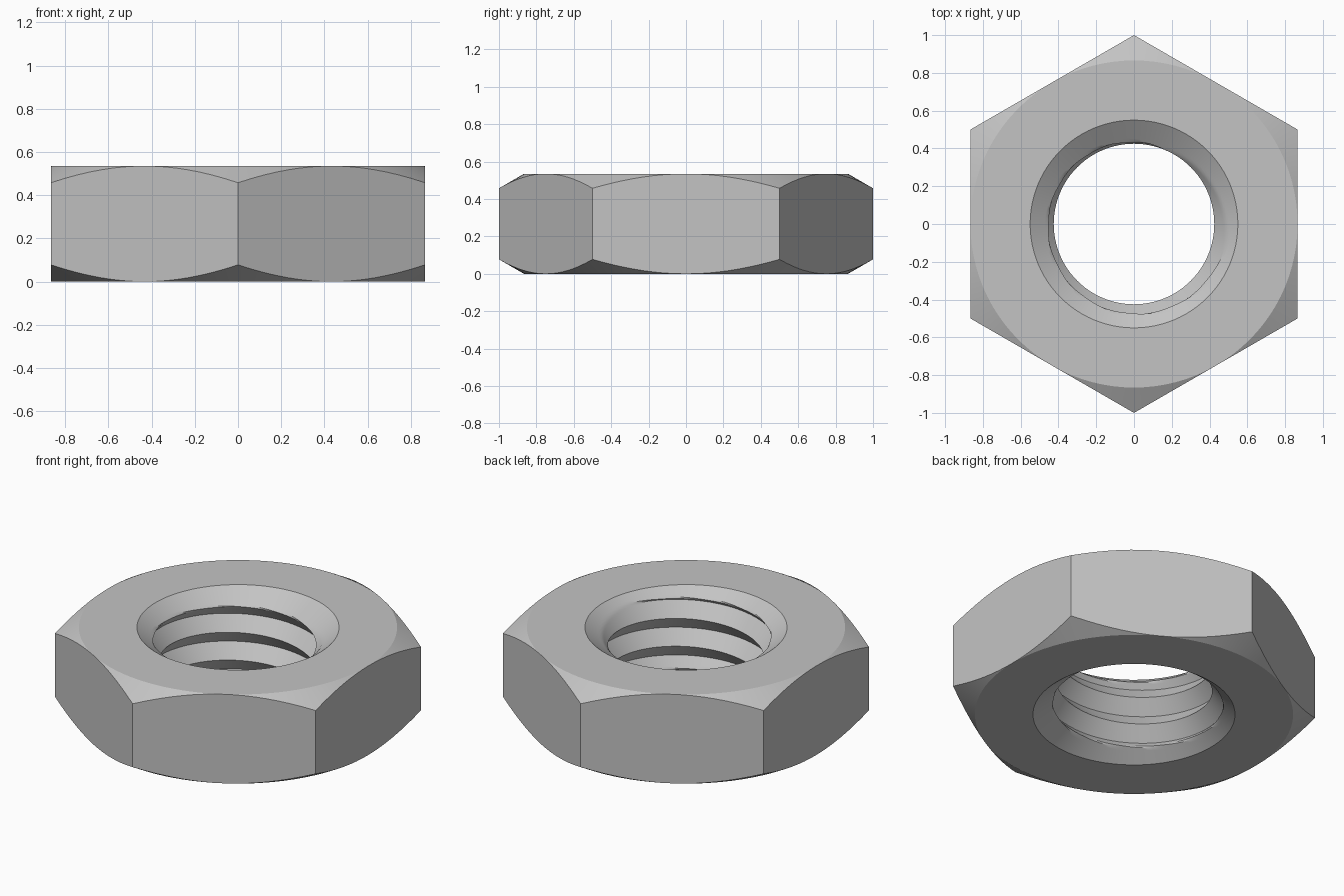
import bpy
import bmesh
from math import cos, sin, tan, pi, radians, floor

cube = bpy.data.objects.get("Cube")
if cube:
    bpy.data.objects.remove(cube, do_unlink=True)

HEIGHT = 0.535
FLAT = cos(radians(30))        # centre to flat side
COLUMNS = 96
PITCH = 0.1667
CREST, ROOT = 0.425, 0.492     # thread radii
RIM, SINK = 0.55, 0.09         # countersink radius and depth
STEPS = 20                     # rows per thread turn
PHASE = 0.305 - PITCH * 125 / 360


def bore_radius(z, turn_pos):
    """V-shaped thread, widened by a countersink at both ends."""
    u = turn_pos % 1
    thread = CREST + (ROOT - CREST) * (1 - abs(2 * u - 1))
    edge = min(z, HEIGHT - z)
    cone = RIM - (RIM - CREST) * edge / SINK
    return max(thread, cone)


def column_profile(i):
    """Closed section through the nut at one angle, as (radius, height)."""
    angle = 2 * pi * i / COLUMNS
    turn = i / COLUMNS
    points = []
    # helical rows, clamped to the two end faces
    for j in range(-4 * STEPS, 4 * STEPS + 1):
        z = PHASE + PITCH * (j / STEPS + turn)
        z = min(max(z, 0), HEIGHT)
        points.append((bore_radius(z, j / STEPS), z))
    # hexagon side with conical chamfers
    off = (angle + pi / 6) % (pi / 3) - pi / 6
    side = FLAT / cos(off)
    drop = (side - FLAT) * tan(radians(30))
    points += [(FLAT, HEIGHT), (side, HEIGHT - drop), (side, drop), (FLAT, 0)]
    return [(r * cos(angle), r * sin(angle), z) for r, z in points]


# Sweep the section around the axis
bm = bmesh.new()
rings = [[bm.verts.new(p) for p in column_profile(i)] for i in range(COLUMNS + 1)]
for a, b in zip(rings, rings[1:]):
    for k in range(len(a)):
        n = (k + 1) % len(a)
        bm.faces.new((a[k], b[k], b[n], a[n]))
bmesh.ops.remove_doubles(bm, verts=bm.verts, dist=0.0002)
bmesh.ops.dissolve_degenerate(bm, edges=bm.edges, dist=0.0001)
bmesh.ops.recalc_face_normals(bm, faces=bm.faces)

mesh = bpy.data.meshes.new("hex_nut")
bm.to_mesh(mesh)
bm.free()
nut = bpy.data.objects.new("hex_nut", mesh)
bpy.context.collection.objects.link(nut)

# Plain grey metal
steel = bpy.data.materials.new("light_grey_steel")
steel.use_nodes = True
colour = (0.55, 0.55, 0.55, 1)
steel.diffuse_color = colour
steel.node_tree.nodes["Principled BSDF"].inputs["Base Color"].default_value = colour
mesh.materials.append(steel)

bpy.ops.object.select_all(action="DESELECT")
nut.select_set(True)
bpy.context.view_layer.objects.active = nut
bpy.ops.object.shade_smooth_by_angle(angle=radians(25))
